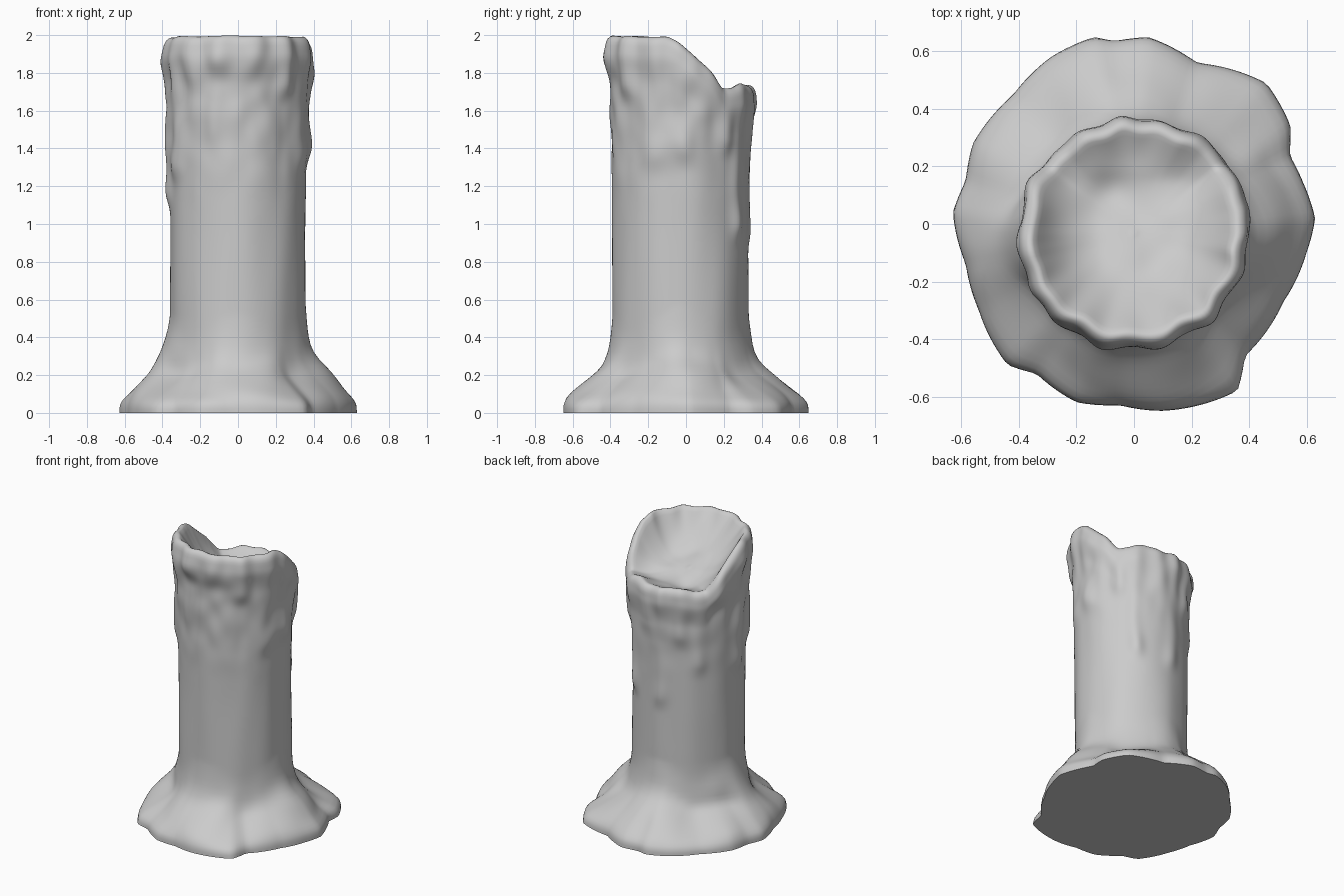
import bpy, bmesh, math
from mathutils import Vector, noise

if "Cube" in bpy.data.objects:
    bpy.data.objects.remove(bpy.data.objects["Cube"])

N = 160
CY = -0.03  # column axis is slightly forward


def lerp_table(table, x):
    if x <= table[0][0]:
        return table[0][1]
    for (a, va), (b, vb) in zip(table, table[1:]):
        if x <= b:
            return va + (vb - va) * (x - a) / (b - a)
    return table[-1][1]


def smooth(a, b, x):
    t = max(0, min(1, (x - a) / (b - a)))
    return t * t * (3 - 2 * t)


# Outline of the wax puddle, seen from above
PUDDLE = [(.63, .02), (.59, .14), (.54, .24), (.545, .34), (.46, .49), (.22, .56), (.05, .65),
          (-.07, .635), (-.14, .65), (-.29, .58), (-.42, .45), (-.56, .28), (-.585, .15),
          (-.63, .04), (-.585, -.14), (-.54, -.3), (-.44, -.49), (-.34, -.52), (-.2, -.62),
          (-.05, -.63), (.09, -.65), (.36, -.58), (.385, -.46), (.52, -.27), (.6, -.1)]
polar = sorted((math.atan2(y - CY, x), math.hypot(x, y - CY)) for x, y in PUDDLE)
polar = [(a - math.tau, r) for a, r in polar[-2:]] + polar + [(a + math.tau, r) for a, r in polar[:2]]

# Flare of the foot (height, share of puddle width) and rim height along y
FLARE = [(0, 1), (.04, 1), (.07, .95), (.1, .85), (.16, .6), (.2, .43), (.25, .22),
         (.3, .11), (.35, .065), (.42, .03), (.5, 0)]
RIM = [(-.45, 2.0), (-.1, 1.99), (-.04, 1.965), (.03, 1.91), (.13, 1.82), (.2, 1.72),
       (.26, 1.72), (.31, 1.74), (.36, 1.73)]
# Drips: angle in degrees, lower end, width in degrees, thickness
DRIPS = [(-150, 1.25, 10, .035), (-175, 1.1, 10, .035), (-128, 1.72, 11, .03), (-103, 1.8, 9, .04),
         (-75, 1.78, 11, .03), (-48, 1.68, 9, .045), (-20, 1.3, 11, .02), (4, 1.33, 9, .028),
         (22, 1.55, 11, .025), (40, 1.38, 9, .028), (56, .93, 7, .035), (78, 1.4, 9, .022),
         (95, .9, 7, .022), (115, 1.35, 9, .025), (133, 1.15, 8, .02), (158, 1.6, 11, .03)]


def rim_height(a):
    return lerp_table(RIM, CY + .38 * math.sin(a)) + .012 * noise.noise(
        Vector((3 * math.cos(a), 3 * math.sin(a), 7)))


def outer_radius(a, z):
    top = rim_height(a)
    r = .359 + .012 * smooth(.9, 1.8, z)
    r += .022 * smooth(top - .26, top - .1, z) - .008 * smooth(top - .12, top - .04, z)
    p = Vector((math.cos(a) * 2.5, math.sin(a) * 2.5, z * 1.6))
    rough = smooth(1, 1.7, z)
    r += .006 * noise.noise(p) + .016 * rough * noise.noise(
        Vector((math.cos(a) * 4, math.sin(a) * 4, z * 6)))
    wobble = 6 * noise.noise(Vector((math.cos(a), math.sin(a), z * 3)))
    for deg, end, width, thick in DRIPS:
        d = math.degrees(a) + wobble - deg
        d = abs((d + 180) % 360 - 180)
        bulb = .55 + .35 * math.exp(-((z - end - .08) / .08) ** 2)
        r += thick * .8 * bulb * math.exp(-(d / width) ** 2) * smooth(end - .06, end + .06, z)
    # Lumpy foot: tall ridges along the axes, thinner wax between them
    lump = noise.noise(Vector((math.cos(a) * 2.2, math.sin(a) * 2.2, z * 6)))
    ridge = .9 + .12 * math.cos(4 * a) + .1 * max(0, math.cos(a)) ** 6
    f = lerp_table(FLARE, z / ridge + .03 * lump * smooth(.03, .12, z))
    f += .1 * max(0, -math.cos(a)) ** 4 * smooth(.2, .3, z) * (1 - smooth(.3, .5, z))
    return r + (lerp_table(polar, a) - r) * f


def dish_height(a, s):
    x, y = .36 * s * math.cos(a), .36 * s * math.sin(a)
    # Floor of the hollow climbs towards the tall front
    low = 1.68 + .42 * (max(0, .2 - y) ** 1.3)
    low -= .035 * math.exp(-((x + .08) ** 2 + (y - .16) ** 2) / .007)
    low += .014 * noise.noise(Vector((x * 7, y * 7, 2)))
    return low + (rim_height(a) - low) * s ** 4


angles = [-math.pi + math.tau * i / N for i in range(N)]
bm = bmesh.new()
rings = []


def add_ring(point):
    rings.append([bm.verts.new(point(a)) for a in angles])


def on_axis(a, r, z):
    return (r * math.cos(a), CY + r * math.sin(a), z)


# Foot and column wall
for z in [0, .02, .04, .06, .08, .1, .12, .14, .16, .18, .2, .22, .25, .28, .32, .36, .4, .45, .5]:
    add_ring(lambda a: on_axis(a, outer_radius(a, z), z))
for i in range(1, 71):
    def wall(a):
        z = .5 + (rim_height(a) - .05 - .5) * i / 70
        return on_axis(a, outer_radius(a, z), z)
    add_ring(wall)

# Rounded rim, then the melted hollow
for inset, drop in [(.004, .032), (.012, .016), (.024, .005), (.037, 0), (.048, .004)]:
    add_ring(lambda a: on_axis(a, outer_radius(a, rim_height(a) - .05) - inset, rim_height(a) - drop))
for i in range(1, 25):
    s = 1 - i / 25
    def hollow(a):
        lip = outer_radius(a, rim_height(a) - .05) - .048
        r = s * (.335 + (lip - .335) * s ** 6)
        return on_axis(a, r, dish_height(a, s) - .004)
    add_ring(hollow)

for low, high in zip(rings, rings[1:]):
    for i in range(N):
        j = (i + 1) % N
        bm.faces.new((low[i], low[j], high[j], high[i]))
centre = bm.verts.new((0, CY, dish_height(0, 0)))
for i in range(N):
    bm.faces.new((rings[-1][i], rings[-1][(i + 1) % N], centre))
bm.faces.new(rings[0][::-1])  # flat underside

# Soften creases running through the wax, keeping the base flat
soft = [v for ring in rings[1:] for v in ring]
for _ in range(2):
    bmesh.ops.smooth_vert(bm, verts=soft, factor=.4, use_axis_x=True, use_axis_y=True, use_axis_z=True)
bm.normal_update()

mesh = bpy.data.meshes.new("melted_candle")
bm.to_mesh(mesh)
bm.free()
candle = bpy.data.objects.new("melted_candle", mesh)
bpy.context.collection.objects.link(candle)
bpy.context.view_layer.objects.active = candle
candle.select_set(True)
bpy.ops.object.shade_smooth_by_angle(angle=math.radians(60))
